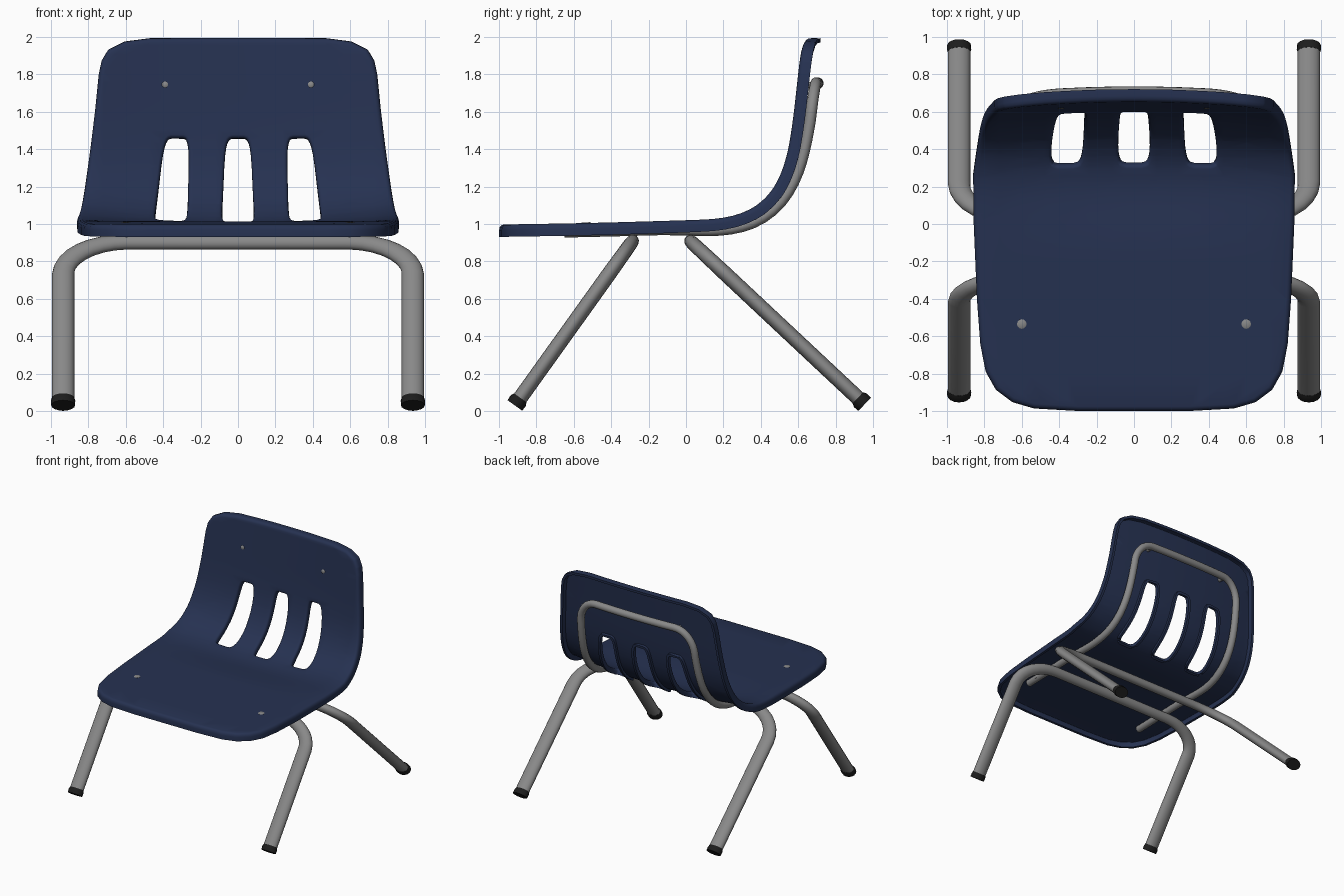
import bpy, bmesh, math
from mathutils import Vector

if "Cube" in bpy.data.objects:
    bpy.data.objects.remove(bpy.data.objects["Cube"])


def material(name, rgb):
    m = bpy.data.materials.new(name)
    m.diffuse_color = (*rgb, 1)
    m.use_nodes = True
    m.node_tree.nodes["Principled BSDF"].inputs["Base Color"].default_value = m.diffuse_color
    return m


NAVY = material("navy plastic", (0.019, 0.031, 0.082))
GREY = material("grey metal", (0.25, 0.25, 0.25))
BLACK = material("black rubber", (0.012, 0.012, 0.012))


def finish(bm, name, mat, thickness=0):
    me = bpy.data.meshes.new(name)
    bm.to_mesh(me)
    bm.free()
    ob = bpy.data.objects.new(name, me)
    bpy.context.collection.objects.link(ob)
    me.materials.append(mat)
    bpy.ops.object.select_all(action='DESELECT')
    ob.select_set(True)
    bpy.context.view_layer.objects.active = ob
    if thickness:
        mod = ob.modifiers.new("thickness", 'SOLIDIFY')
        mod.thickness, mod.offset = thickness, -1
        bpy.ops.object.modifier_apply(modifier=mod.name)
    bpy.ops.object.shade_smooth_by_angle(angle=math.radians(45))
    return ob


# Side profile (y, z) of the shell edge, rounded by corner cutting
prof = [Vector(p) for p in ((-1, .997), (-.5, 1.005), (0, 1.02), (.2, 1.03), (.33, 1.07), (.43, 1.145),
                            (.495, 1.25), (.535, 1.38), (.56, 1.55), (.58, 1.75), (.605, 2.0))]
for _ in range(3):
    cut = [prof[0]]
    for a, b in zip(prof, prof[1:]):
        cut += [a.lerp(b, .25), a.lerp(b, .75)]
    prof = cut + [prof[-1]]
cum = [0]
for a, b in zip(prof, prof[1:]):
    cum.append(cum[-1] + (b - a).length)


def at(s):
    i = 0
    while i < len(prof) - 2 and cum[i + 1] < s:
        i += 1
    return prof[i].lerp(prof[i + 1], (s - cum[i]) / (cum[i + 1] - cum[i]))


def s_at(axis, val):
    i = 0
    while i < len(prof) - 2 and prof[i + 1][axis] < val:
        i += 1
    f = (val - prof[i][axis]) / (prof[i + 1][axis] - prof[i][axis])
    return cum[i] + f * (cum[i + 1] - cum[i])


def normal(s):
    t = (at(s + .025) - at(s - .025)).normalized()
    return Vector((0, -t.y, t.x))


def wrap(x, s, t):
    """Flat shell coordinates (across, along, height) to space, with the dished back."""
    r = min(max((s - .8) / .55, 0), 1)
    dish = .05 * r * r * (3 - 2 * r) * (1 - (x / .85) ** 2)
    p = at(s)
    return Vector((x, p.x, p.y)) + normal(s) * (t - dish)


# Shell outline in flat coordinates: seat by y, back by z
half = [(x, s_at(0, y)) for x, y in ((.3, -.975), (.53, -.962), (.64, -.93), (.72, -.87), (.77, -.78),
                                     (.797, -.64), (.815, -.4), (.832, 0), (.835, .25))]
half += [(x, s_at(1, z)) for x, z in ((.815, 1.1), (.795, 1.2), (.765, 1.4), (.74, 1.6), (.72, 1.8),
                                      (.705, 1.87), (.675, 1.92), (.6, 1.957), (.47, 1.975), (.2, 1.978))]
loops = [half + [(-x, s) for x, s in reversed(half)]]

# Three tapered slots
s0, s1 = s_at(0, .28), s_at(1, 1.485)
for side in (-1, 0, 1):
    loop = []
    for k in range(28):
        a = 2 * math.pi * (k + .5) / 28
        u = math.copysign(abs(math.cos(a)) ** .42, math.cos(a))
        v = math.copysign(abs(math.sin(a)) ** .42, math.sin(a))
        loop.append((side * (.345 - .02 * v) + (.095 - .013 * v) * u, (s0 + s1) / 2 + (s1 - s0) / 2 * v))
    loops.append(loop)

bm = bmesh.new()
edges = []
for loop in loops:
    vs = [bm.verts.new((x, s, 0)) for x, s in loop]
    edges += [bm.edges.new((vs[i - 1], vs[i])) for i in range(len(vs))]
bmesh.ops.triangle_fill(bm, use_beauty=True, edges=edges, normal=(0, 0, 1))
planes = [((x * .12, 0, 0), (1, 0, 0)) for x in range(-6, 7)]
planes += [((0, s * .2, 0), (0, 1, 0)) for s in range(1, 5)]
planes += [((0, .85 + s * .05, 0), (0, 1, 0)) for s in range(30)]
for co, no in planes:
    bmesh.ops.bisect_plane(bm, geom=bm.verts[:] + bm.edges[:] + bm.faces[:], dist=1e-5,
                           plane_co=co, plane_no=no)

# Rolled rim around the outline and the slots
rim = [e for e in bm.edges if e.is_boundary]
out = {}
for e in rim:
    d = e.verts[1].co - e.verts[0].co
    n = Vector((d.y, -d.x, 0)).normalized()
    mid = (e.verts[0].co + e.verts[1].co) / 2
    if n.dot(mid - e.link_faces[0].calc_center_median()) < 0:
        n = -n
    for v in e.verts:
        out[v] = out.get(v, Vector()) + n
base = {v: (v.co.copy(), d.normalized(), abs(v.co.x) < .5 and s0 - .05 < v.co.y < s1 + .05)
        for v, d in out.items()}
pairs = [tuple(e.verts) for e in rim]
prev = {v: v for v in base}
for o, down in ((.012, .004), (.021, .014), (.025, .03), (.025, .066)):
    new = {}
    for v, (co, d, hole) in base.items():
        k = .65 if hole else 1
        new[v] = bm.verts.new(co + d * o * k - Vector((0, 0, down * k)))
    for a, b in pairs:
        bm.faces.new((prev[a], prev[b], new[b], new[a]))
    prev = new
for v in bm.verts:
    v.co = wrap(*v.co)
bmesh.ops.recalc_face_normals(bm, faces=bm.faces[:])
bm.normal_update()
if sum(f.normal.z * f.calc_area() for f in bm.faces if f.calc_center_median().y < 0) < 0:
    bmesh.ops.reverse_faces(bm, faces=bm.faces[:])
finish(bm, "seat_shell", NAVY, .022)


def tube(name, pts, radii, hints, mat, n=16):
    """Sweep an ellipse along pts; radii are (across, along hint)."""
    bm = bmesh.new()
    rings = []
    for i, p in enumerate(pts):
        t = (pts[min(i + 1, len(pts) - 1)] - pts[max(i - 1, 0)]).normalized()
        h = (hints[i] - t * hints[i].dot(t)).normalized()
        b = t.cross(h)
        ring = []
        for k in range(n):
            a = 2 * math.pi * k / n
            ring.append(bm.verts.new(p + b * radii[i][0] * math.cos(a) + h * radii[i][1] * math.sin(a)))
        rings.append(ring)
    for r, q in zip(rings, rings[1:]):
        for k in range(n):
            bm.faces.new((r[k - 1], r[k], q[k], q[k - 1]))
    bm.faces.new(rings[0])
    bm.faces.new(rings[-1])
    bmesh.ops.recalc_face_normals(bm, faces=bm.faces[:])
    return finish(bm, name, mat)


# Leg frames with rubber feet
for name, top, foot in (("front", (-.29, .903), (-.915, .03)), ("rear", (.03, .903), (.955, .036))):
    top, foot = Vector((0, *top)), Vector((0, *foot))
    axis = (foot - top).normalized()
    flat = Vector((1, 0, 0)).cross(axis)
    side = [(.25, 0, .042, .036)]
    for k in range(9):
        a = math.pi / 2 * k / 8
        side.append((.6 + .335 * math.sin(a), .2 * (1 - math.cos(a)), .042 + .018 * k / 8, .036 + .004 * k / 8))
    side.append((.935, .98, .06, .04))
    path = [(-x, *r) for x, *r in reversed(side)] + side
    tube(name + "_leg_frame", [top.lerp(foot, w) + Vector((x, 0, 0)) for x, w, a, b in path],
         [(a, b) for x, w, a, b in path], [flat] * len(path), GREY)
    for label, x in (("left", -.935), ("right", .935)):
        end = foot + Vector((x, 0, 0))
        tube(f"{name}_{label}_foot", [end - axis * .05, end - axis * .03, end],
             [(.06, .041), (.065, .05), (.064, .048)], [flat] * 3, BLACK)

# Bent support rod under the seat and behind the back
sa, sb, sc = .35, s_at(1, 1.56), s_at(1, 1.765)
side = []
for k in range(31):
    s = sa + (sb - sa) * k / 30
    f = min(max((s - 1.25) / (sb - 1.25), 0), 1)
    side.append((.595 - .045 * f, s, -.045 - .03 * f))
for k in range(1, 9):
    a = math.pi / 2 * k / 8
    side.append((.38 + .17 * math.cos(a), sb + (sc - sb) * math.sin(a), -.075))
side += [(.25, sc, -.075), (.12, sc, -.075), (0, sc, -.075)]
path = side + [(-x, s, t) for x, s, t in reversed(side[:-1])]
tube("back_support_rod", [wrap(*p) for p in path], [(.031, .03)] * len(path),
     [normal(p[1]) for p in path], GREY, 12)

# Rivets through seat and back
for label, x, s, r in (("seat", .6, s_at(0, -.535), .026), ("back", .39, s_at(1, 1.75), .017)):
    for word, sign in (("left", -1), ("right", 1)):
        tube(f"{label}_{word}_rivet", [wrap(sign * x, s, t) for t in (-.06, .001, .004)],
             [(r, r), (r, r), (r * .8, r * .8)], [Vector((1, 0, 0))] * 3, GREY, 12)
